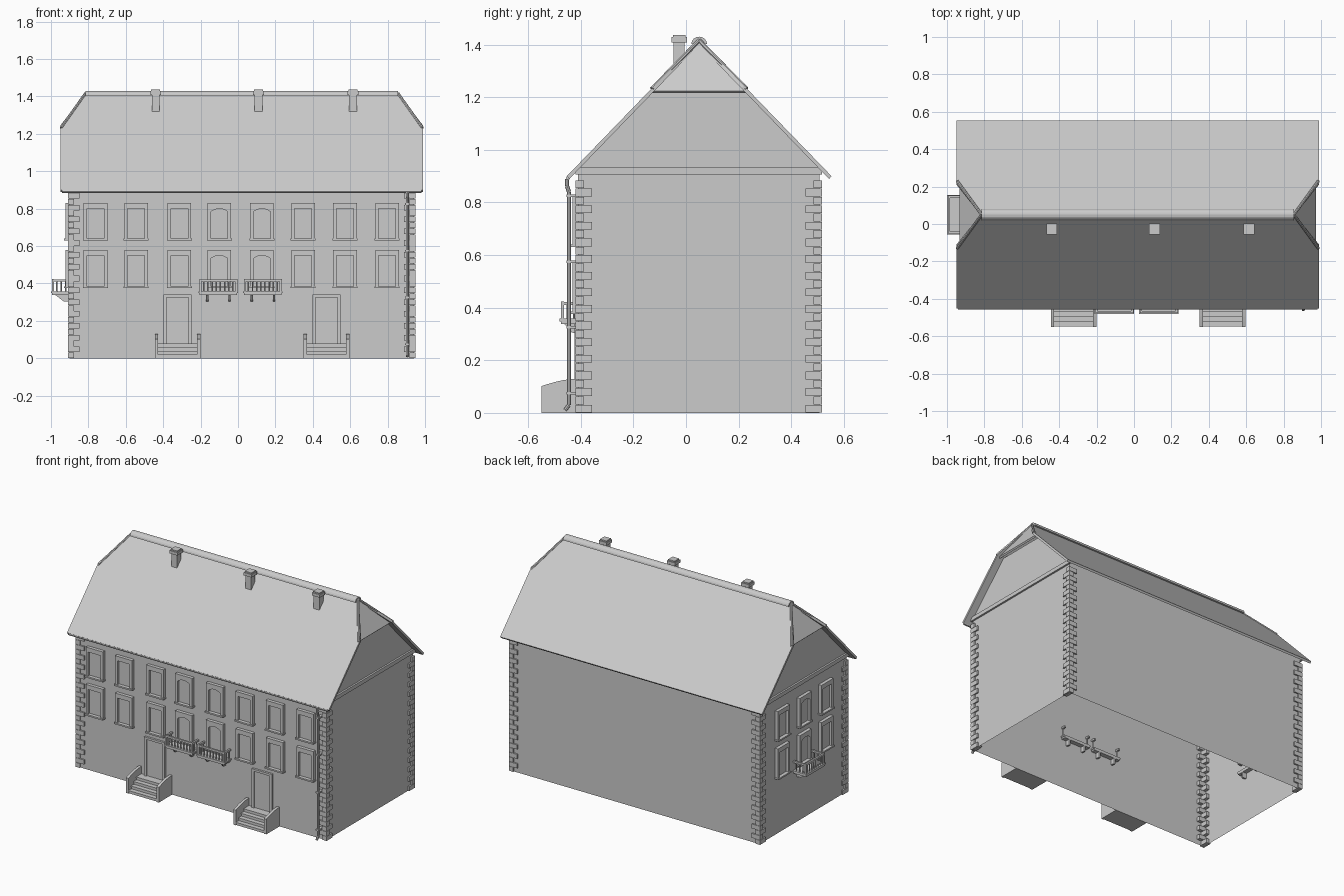
import bpy, bmesh, math
from mathutils import Matrix, Vector

cube = bpy.data.objects.get("Cube")
if cube:
    bpy.data.objects.remove(cube, do_unlink=True)

grey = bpy.data.materials.new("plain_grey")
grey.use_nodes = True
COLOUR = (0.6, 0.6, 0.6, 1)
grey.diffuse_color = COLOUR
grey.node_tree.nodes["Principled BSDF"].inputs["Base Color"].default_value = COLOUR

# Main dimensions
X0, X1, Y0, Y1 = -0.90, 0.94, -0.41, 0.507
MID, RIDGE_Y, RIDGE_Z = 0.02, 0.05, 1.42
EAVE_Z, EAVE_RUN = 0.90, 0.503
HALF, RIDGE_HALF = 0.97, 0.835
PITCH = (RIDGE_Z - EAVE_Z) / EAVE_RUN
HIP_RUN = 0.18


class Part:
    """Collects simple solids into one mesh object."""

    def __init__(self, name, matrix=None):
        self.name, self.bm, self.m = name, bmesh.new(), matrix or Matrix()

    def face(self, pts):
        return self.bm.faces.new([self.bm.verts.new(self.m @ Vector(p)) for p in pts])

    def box(self, lo, hi):
        size = [b - a for a, b in zip(lo, hi)]
        mid = [(a + b) / 2 for a, b in zip(lo, hi)]
        bmesh.ops.create_cube(self.bm, size=1,
                              matrix=self.m @ Matrix.Translation(mid) @ Matrix.Diagonal((*size, 1)))

    def prism(self, pts, shift):
        f = self.face(pts)
        new = bmesh.ops.extrude_face_region(self.bm, geom=[f], use_keep_orig=True)
        vs = [v for v in new["geom"] if isinstance(v, bmesh.types.BMVert)]
        bmesh.ops.translate(self.bm, verts=vs, vec=self.m.to_3x3() @ Vector(shift))

    def rod(self, a, b, r, sides=8):
        a, b = Vector(a), Vector(b)
        turn = (b - a).to_track_quat('Z', 'Y').to_matrix().to_4x4()
        bmesh.ops.create_cone(self.bm, cap_ends=True, segments=sides, radius1=r, radius2=r,
                              depth=(b - a).length,
                              matrix=self.m @ Matrix.Translation((a + b) / 2) @ turn)

    def done(self, fix=True):
        if fix:
            bmesh.ops.recalc_face_normals(self.bm, faces=self.bm.faces)
        me = bpy.data.meshes.new(self.name)
        self.bm.to_mesh(me)
        self.bm.free()
        me.materials.append(grey)
        ob = bpy.data.objects.new(self.name, me)
        bpy.context.collection.objects.link(ob)
        return ob


def roof_z(y):
    return RIDGE_Z - PITCH * abs(y - RIDGE_Y)


# Hollow wall shell, open below
walls = Part("walls")
hip_z = roof_z(RIDGE_Y + HIP_RUN) - 0.01
top = [(Y1, roof_z(Y1) - 0.02), (RIDGE_Y + HIP_RUN, hip_z),
       (RIDGE_Y - HIP_RUN, hip_z), (Y0, roof_z(Y0) - 0.02)]
outline = [(Y0, 0), (Y1, 0)] + top
walls.face([(X1, y, z) for y, z in outline])
walls.face([(X0, y, z) for y, z in reversed(outline)])
for y, z, xa, xb in ((Y0, top[3][1], X0, X1), (Y1, top[0][1], X1, X0)):
    walls.face([(xa, y, 0), (xb, y, 0), (xb, y, z), (xa, y, z)])
walls.done(fix=False)

# Cornice across each gable
cornice = Part("gable_cornice")
for x in (X0 - 0.012, X1):
    cornice.box((x, Y0 - 0.01, 0.907), (x + 0.012, Y1 + 0.01, 0.933))
cornice.done()

# Roof slopes with clipped upper corners, and the half hips
roof = Part("roof")
for s in (-1, 1):
    pts = [(MID + u * w, RIDGE_Y + s * run, RIDGE_Z - PITCH * run)
           for u, w, run in ((-1, HALF, EAVE_RUN), (1, HALF, EAVE_RUN), (1, HALF, HIP_RUN - 0.01),
                             (1, RIDGE_HALF, 0), (-1, RIDGE_HALF, 0), (-1, HALF, HIP_RUN - 0.01))]
    roof.prism(pts, (0, -s * 0.009, -0.011))
for s in (-1, 1):
    base = [(MID + s * 0.953, RIDGE_Y + k * HIP_RUN, hip_z) for k in (-1, 1)]
    roof.prism(base + [(MID + s * RIDGE_HALF, RIDGE_Y, RIDGE_Z)], (-s * 0.008, 0, -0.008))
roof.done()

# Rounded ridge cap and hip edge trims
caps = Part("ridge_caps")
arc = [math.pi * i / 8 for i in range(9)]
caps.prism([(MID - RIDGE_HALF, RIDGE_Y + 0.03 * math.cos(a), 1.402 + 0.028 * math.sin(a)) for a in arc],
           (2 * RIDGE_HALF, 0, 0))
for u in (-1, 1):
    for s in (-1, 1):
        caps.rod((MID + u * RIDGE_HALF, RIDGE_Y, RIDGE_Z - 0.004),
                 (MID + u * (HALF - 0.004), RIDGE_Y + s * HIP_RUN, hip_z + 0.008), 0.008)
caps.done()

# Chimneys
for x in (-0.44, 0.11, 0.615):
    c = Part("chimney")
    for half, lo, hi in ((0.021, 1.28, 1.412), (0.029, 1.408, 1.428), (0.024, 1.428, 1.436)):
        c.box((x - half, -0.026 - half, lo), (x + half, -0.026 + half, hi))
    c.done()

# Corner quoins: long and short stones alternate
quoins = Part("corner_quoins")
ROWS, OUT = 28, 0.01
step = 0.885 / ROWS
for x, sx in ((X0, -1), (X1, 1)):
    for y, sy in ((Y0, -1), (Y1, 1)):
        for i in range(ROWS):
            a, b = (0.052, 0.022) if i % 2 else (0.022, 0.052)
            xs = sorted((x + sx * OUT, x - sx * a))
            ys = sorted((y + sy * OUT, y - sy * b))
            quoins.box((xs[0], ys[0], i * step + 0.001), (xs[1], ys[1], (i + 1) * step - 0.001))
quoins.done()


def on_front(x):
    return Matrix.Translation((x, Y0, 0))


def on_left_end(y):
    return Matrix.Translation((X0, y, 0)) @ Matrix.Rotation(-math.pi / 2, 4, 'Z')


def window(m, z, tall, arched):
    """Raised surround with an optional arched head, a sash and a sill."""
    w = Part("window", m)
    n, half, d = 6, 0.045, 0.022
    head = z + tall - 0.03
    rise = 0.016 if arched else 0
    for s in (-1, 1):
        w.box((min(s * half, s * 0.063), -d, z + 0.008), (max(s * half, s * 0.063), 0, z + tall))
    arch = [(half * (2 * i / n - 1), -d, head - rise * (2 * i / n - 1) ** 2) for i in range(n + 1)]
    w.prism(arch + [(half, -d, z + tall), (-half, -d, z + tall)], (0, d, 0))
    w.box((-half, -0.006, z), (half, 0, head))
    w.box((-0.067, -0.03, z), (0.067, 0, z + 0.01))
    w.done()


def balcony(m, reach):
    """Slab, brackets, balusters and handrail."""
    b = Part("balcony", m)
    half = 0.1
    b.box((-half, -reach, 0.338), (half, 0.03, 0.348))
    b.box((-half - 0.005, -reach - 0.004, 0.348), (half + 0.005, 0.03, 0.358))
    for s in (-1, 1):
        x = s * 0.06 - 0.006
        b.prism([(x, 0.03, 0.338), (x, 0.03, 0.3), (x, -reach * 0.35, 0.305), (x, -reach * 0.8, 0.338)],
                (0.012, 0, 0))
        xr = s * (half - 0.004)
        b.box((xr - 0.006, -reach, 0.41), (xr + 0.006, 0.03, 0.422))
        b.box((xr - 0.006, -reach, 0.358), (xr + 0.006, -reach + 0.012, 0.424))
        for k in range(3):
            y = -reach + 0.025 * (k + 1)
            b.rod((xr, y, 0.358), (xr, y, 0.412), 0.004, 6)
    b.box((-half, -reach, 0.41), (half, -reach + 0.012, 0.422))
    for i in range(1, 9):
        x = -half + 2 * half * i / 9
        b.rod((x, -reach + 0.006, 0.358), (x, -reach + 0.006, 0.412), 0.0045, 6)
    b.done()


# Windows in two rows on the front and on the left-hand end
FRONT = (-0.762, -0.545, -0.313, -0.10, 0.128, 0.348, 0.572, 0.797)
for z, tall in ((0.63, 0.2), (0.375, 0.205)):
    for i, x in enumerate(FRONT):
        window(on_front(x), z, tall, i in (3, 4))
    for y in (0.28, 0.05, -0.18):
        window(on_left_end(y), z, tall, y == 0.05)

for x in (-0.105, 0.133):
    balcony(on_front(x), 0.066)
balcony(on_left_end(0.05), 0.095)

# Doors, each with a flight of steps between curved side walls
for x in (-0.323, 0.473):
    m = on_front(x)
    door = Part("door", m)
    for s in (-1, 1):
        door.box((s * 0.067 - 0.008, -0.014, 0.07), (s * 0.067 + 0.008, 0, 0.34))
    door.box((-0.075, -0.014, 0.325), (0.075, 0, 0.34))
    door.box((-0.06, -0.005, 0.07), (0.06, 0, 0.325))
    door.done()
    stairs = Part("front_steps", m)
    for i in range(4):
        z = 0.02 * (i + 1)
        y = -0.135 + 0.027 * i
        stairs.box((-0.106, y, 0), (0.106, 0, z - 0.006))
        stairs.box((-0.106, y - 0.004, z - 0.006), (0.106, 0, z))
    curve = [(-0.14 * (1 - t / 5), 0.102 + 0.028 * math.sin(t / 5 * math.pi / 2)) for t in range(6)]
    for xs in (-0.122, 0.104):
        stairs.prism([(xs, 0, 0), (xs, -0.14, 0)] + [(xs, y, z) for y, z in curve], (0.018, 0, 0))
    stairs.done()

# Gutter and downpipe at the front right-hand corner
pipe = Part("gutter_and_downpipe")
pipe.rod((MID - HALF + 0.01, -0.448, 0.893), (MID + HALF - 0.01, -0.448, 0.893), 0.008)
route = [(0.905, -0.452, 0.89), (0.905, -0.452, 0.862), (0.905, -0.445, 0.84),
         (0.905, -0.445, 0.03), (0.905, -0.46, 0.01)]
for a, b in zip(route, route[1:]):
    pipe.rod(a, b, 0.008)
for z in (0.07, 0.32, 0.57, 0.82):
    pipe.box((0.894, -0.455, z), (0.916, Y0, z + 0.01))
pipe.done()
